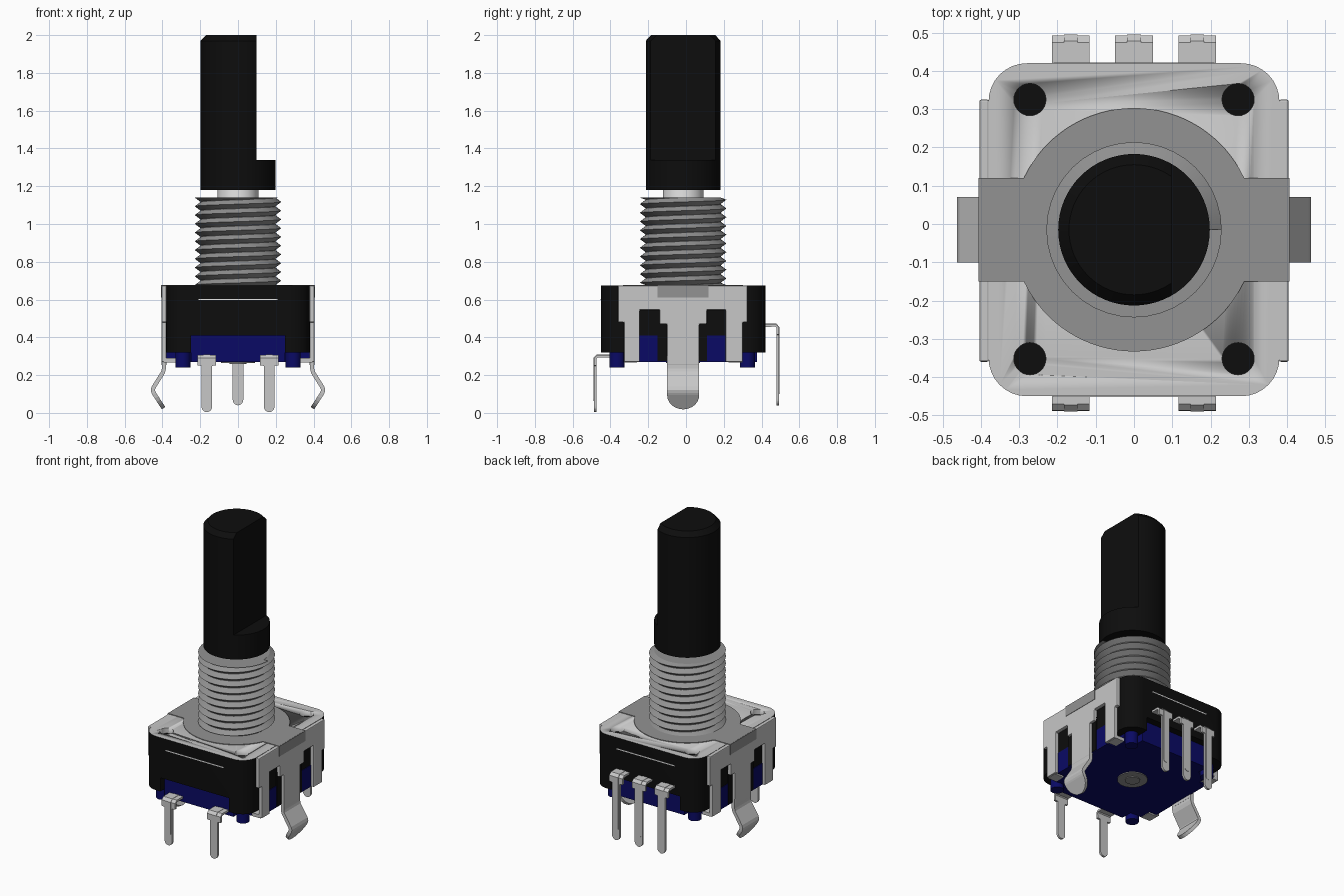
import bpy, bmesh, math
from mathutils import Vector

if "Cube" in bpy.data.objects:
    bpy.data.objects.remove(bpy.data.objects["Cube"], do_unlink=True)

CY = -0.015  # y of the shaft axis


def material(name, rgb):
    m = bpy.data.materials.new(name)
    m.use_nodes = True
    m.diffuse_color = (*rgb, 1)
    bsdf = m.node_tree.nodes["Principled BSDF"]
    bsdf.inputs["Base Color"].default_value = (*rgb, 1)
    bsdf.inputs["Roughness"].default_value = 0.6
    return m


BLACK = material("black plastic", (0.004, 0.004, 0.004))
STEEL = material("light steel", (0.57, 0.57, 0.57))
ALLOY = material("grey alloy", (0.29, 0.29, 0.29))
BLUE = material("dark blue plastic", (0.003, 0.003, 0.13))
WHITE = material("pale metal", (0.8, 0.8, 0.8))


def finish(name, bm, *mats, smooth=False):
    bmesh.ops.recalc_face_normals(bm, faces=bm.faces[:])
    me = bpy.data.meshes.new(name)
    bm.to_mesh(me)
    bm.free()
    ob = bpy.data.objects.new(name, me)
    bpy.context.collection.objects.link(ob)
    for m in mats:
        me.materials.append(m)
    if smooth:
        bpy.ops.object.select_all(action='DESELECT')
        ob.select_set(True)
        bpy.context.view_layer.objects.active = ob
        bpy.ops.object.shade_smooth_by_angle(angle=math.radians(35))
    return ob


def prism(name, pts, lo, hi, mat, axis='z', smooth=False):
    """Extrude an outline along z (points x, y) or along x (points y, z)."""
    bm = bmesh.new()
    face = bm.faces.new([bm.verts.new((a, b, lo) if axis == 'z' else (lo, a, b)) for a, b in pts])
    new = bmesh.ops.extrude_face_region(bm, geom=[face])['geom']
    step = (0, 0, hi - lo) if axis == 'z' else (hi - lo, 0, 0)
    bmesh.ops.translate(bm, vec=step, verts=[v for v in new if isinstance(v, bmesh.types.BMVert)])
    return finish(name, bm, mat, smooth=smooth)


def box(name, x0, x1, y0, y1, z0, z1, mat):
    return prism(name, [(x0, y0), (x1, y0), (x1, y1), (x0, y1)], z0, z1, mat)


def arc(cx, cy, r, a0, a1, n):
    return [(cx + r * math.cos(math.radians(a0 + (a1 - a0) * i / n)),
             cy + r * math.sin(math.radians(a0 + (a1 - a0) * i / n))) for i in range(n + 1)]


def cylinder(name, x, y, r, z0, z1, mat, n=48):
    return prism(name, arc(x, y, r, 0, 360, n)[:-1], z0, z1, mat, smooth=True)


def ribbon(name, path, thick, place, mat):
    """Bent sheet strip: path of (out, z, half width), mapped by place(out, across, z)."""
    bm = bmesh.new()
    rings = []
    for i, (u, z, w) in enumerate(path):
        a, b = path[max(i - 1, 0)], path[min(i + 1, len(path) - 1)]
        n = Vector((b[1] - a[1], a[0] - b[0])).normalized() * thick / 2
        rings.append([bm.verts.new(place(u + s * n.x, t * w, z + s * n.y))
                      for s, t in ((-1, -1), (1, -1), (1, 1), (-1, 1))])
    for r, q in zip(rings, rings[1:]):
        for k in range(4):
            bm.faces.new((r[k], r[(k + 1) % 4], q[(k + 1) % 4], q[k]))
    bm.faces.new(rings[0])
    bm.faces.new(rings[-1])
    return finish(name, bm, mat)


def rounded_end(p, q, w, n=6):
    """Path points from p to q whose width closes in a half circle."""
    out = []
    for i in range(n + 1):
        a = math.radians(86) * i / n
        t = math.sin(a)
        out.append((p[0] + (q[0] - p[0]) * t, p[1] + (q[1] - p[1]) * t, w * math.cos(a)))
    return out


def cut(ob, cutter):
    cutter.hide_render = True
    cutter.hide_set(True)
    mod = ob.modifiers.new("cut", 'BOOLEAN')
    mod.operation = 'DIFFERENCE'
    mod.solver = 'EXACT'
    mod.object = cutter


# Housing with rounded corners and a steel top face
R = 0.1
outline = (arc(0.28, 0.32, R, 0, 90, 8) + arc(-0.28, 0.32, R, 90, 180, 8)
           + arc(-0.28, -0.35, R, 180, 270, 8) + arc(0.28, -0.35, R, 270, 360, 8))
housing = prism("housing", outline, 0.32, 0.674, BLACK, smooth=True)
housing.data.materials.append(STEEL)
for f in housing.data.polygons:
    f.material_index = 1 if f.normal.z > 0.9 else 0

# Rivet holes in the top: steel walls, black floor
for x in (-0.272, 0.272):
    for y in (-0.352, 0.325):
        c = cylinder("hole_cutter", x, y, 0.042, 0.64, 0.72, BLACK, 28)
        c.data.materials.append(STEEL)
        for f in c.data.polygons:
            f.material_index = 0 if abs(f.normal.z) > 0.9 else 1
        cut(housing, c)
# Openings in the lower front and back walls
cut(housing, box("front_opening_cutter", -0.25, 0.25, -0.5, -0.402, 0.2, 0.41, BLACK))
cut(housing, box("back_opening_cutter", -0.25, 0.25, 0.372, 0.5, 0.2, 0.41, BLACK))

# Pale slits on the front and back walls
box("front_slit", -0.21, 0.21, -0.4515, -0.448, 0.597, 0.604, WHITE)
box("back_slit", -0.21, 0.21, 0.418, 0.4215, 0.597, 0.604, WHITE)

# Blue base with stepped corners and corner posts
right = [(0.25, -0.405), (0.25, -0.33), (0.33, -0.33), (0.33, -0.25), (0.384, -0.25),
         (0.384, 0.21), (0.33, 0.21), (0.33, 0.30), (0.25, 0.30), (0.25, 0.375)]
prism("base", right + [(-x, y) for x, y in reversed(right)], 0.27, 0.41, BLUE)
for x in (-0.292, 0.292):
    for y in (-0.365, 0.325):
        cylinder("base_post", x, y, 0.04, 0.24, 0.36, BLUE, 20)
cylinder("bottom_rivet", 0, CY, 0.09, 0.264, 0.28, ALLOY)
cylinder("bottom_rivet_boss", 0, CY, 0.045, 0.259, 0.28, ALLOY)

# Side brackets, outline in y and z
bracket = [(-0.36, 0.674), (0.325, 0.674), (0.325, 0.48), (0.30, 0.48), (0.30, 0.27),
           (0.21, 0.27), (0.21, 0.545), (0.11, 0.545), (0.11, 0.47), (0.07, 0.47),
           (0.07, 0.25), (-0.10, 0.25), (-0.10, 0.47), (-0.14, 0.47), (-0.14, 0.545),
           (-0.245, 0.545), (-0.245, 0.27), (-0.328, 0.27), (-0.328, 0.48), (-0.36, 0.48)]
for s, side in ((1, "left"), (-1, "right")):
    b = prism(side + "_bracket", bracket, s * 0.379, s * 0.404, STEEL, axis='x')
    bev = b.modifiers.new("soft edges", 'BEVEL')
    bev.width, bev.segments = 0.005, 2
    box(side + "_inner_wall", s * 0.34, s * 0.387, -0.15, 0.11, 0.275, 0.50, BLACK)
    for y0, y1 in ((-0.328, -0.26), (0.225, 0.30)):
        box(side + "_bracket_foot", s * 0.33, s * 0.395, y0, y1, 0.268, 0.29, STEEL)
    # Kinked snap-in leg
    path = [(0.392, 0.30, 0.085), (0.392, 0.235, 0.085), (0.397, 0.215, 0.085),
            (0.447, 0.135, 0.085), (0.451, 0.122, 0.085), (0.447, 0.108, 0.085)]
    path += rounded_end((0.443, 0.10), (0.394, 0.025), 0.085)
    ribbon(side + "_snap_leg", path, 0.022, lambda u, a, z: (s * u, CY + a, z), STEEL)
    box(side + "_band_fold", s * 0.39, s * 0.4065, CY - 0.135, CY + 0.135, 0.61, 0.677, ALLOY)

# Grey flange: disc joined with a cross band
ang = math.degrees(math.asin(0.135 / 0.318))
flange = ([(0.404, CY - 0.135), (0.404, CY + 0.135)] + arc(0, CY, 0.318, ang, 180 - ang, 32)
          + [(-0.404, CY + 0.135), (-0.404, CY - 0.135)]
          + arc(0, CY, 0.318, 180 + ang, 360 - ang, 32))
prism("flange", flange, 0.66, 0.678, ALLOY)

# Threaded bushing: one helical ridge around a core
cylinder("bushing_core", 0, CY, 0.199, 0.66, 1.138, ALLOY)
N, TURNS, Z0, Z1 = 40, 10, 0.677, 1.14
pitch = (Z1 - Z0) / TURNS
bm = bmesh.new()
root, crest = [], []
for i in range(-N, (TURNS + 1) * N + 1):
    a = 2 * math.pi * i / N
    for ring, r, dz in ((root, 0.198, 0), (crest, 0.229, pitch / 2)):
        z = min(max(Z0 + pitch * i / N + dz, Z0), Z1)
        ring.append(bm.verts.new((r * math.cos(a), CY + r * math.sin(a), z)))
for i in range(len(root) - N - 1):
    bm.faces.new((root[i], root[i + 1], crest[i + 1], crest[i]))
    bm.faces.new((crest[i], crest[i + 1], root[i + 1 + N], root[i + N]))
bmesh.ops.dissolve_degenerate(bm, dist=1e-5, edges=bm.edges[:])
finish("bushing_thread", bm, ALLOY, smooth=True)

# Neck and D-cut shaft with chamfered top
cylinder("neck", 0, CY, 0.108, 1.12, 1.19, WHITE)
bm = bmesh.new()
prof = [(0.198, 1.18), (0.198, 1.97), (0.17, 2.0)]
rings = [[bm.verts.new((x, y, z)) for x, y in arc(0, CY, r, 0, 360, 64)[:-1]] for r, z in prof]
for lo, hi in zip(rings, rings[1:]):
    for k in range(64):
        bm.faces.new((lo[k], lo[(k + 1) % 64], hi[(k + 1) % 64], hi[k]))
bm.faces.new(rings[0])
bm.faces.new(rings[-1])
shaft = finish("shaft", bm, BLACK, smooth=True)
cut(shaft, box("shaft_flat_cutter", 0.098, 0.4, -0.4, 0.4, 1.34, 2.2, BLACK))


# Solder pins: bent strip with a wide shoulder and a raised rib
def pin(name, x, s, wall, out, top, bottom):
    def place(u, a, z):
        return (x + a, s * u, z)
    head, w = 0.049, 0.028
    path = [(wall, top - 0.007, head), (out - 0.012, top - 0.007, head), (out, top - 0.018, head),
            (out, top - 0.055, head), (out, top - 0.057, w)]
    path += rounded_end((out, bottom + 0.03), (out, bottom), w)
    ribbon(name, path, 0.014, place, STEEL)
    rib = [(wall, top - 0.002, 0.018), (out - 0.008, top - 0.002, 0.018),
           (out + 0.005, top - 0.016, 0.018), (out + 0.005, bottom + 0.08, 0.018)]
    rib += rounded_end((out + 0.005, bottom + 0.075), (out + 0.005, bottom + 0.06), 0.018, 4)
    ribbon(name + "_rib", rib, 0.008, place, STEEL)


for x in (-0.165, 0.165):
    pin("front_pin", x, -1, 0.38, 0.481, 0.306, 0.004)
for x in (-0.165, 0, 0.165):
    pin("back_pin", x, 1, 0.38, 0.486, 0.47, 0.04)
